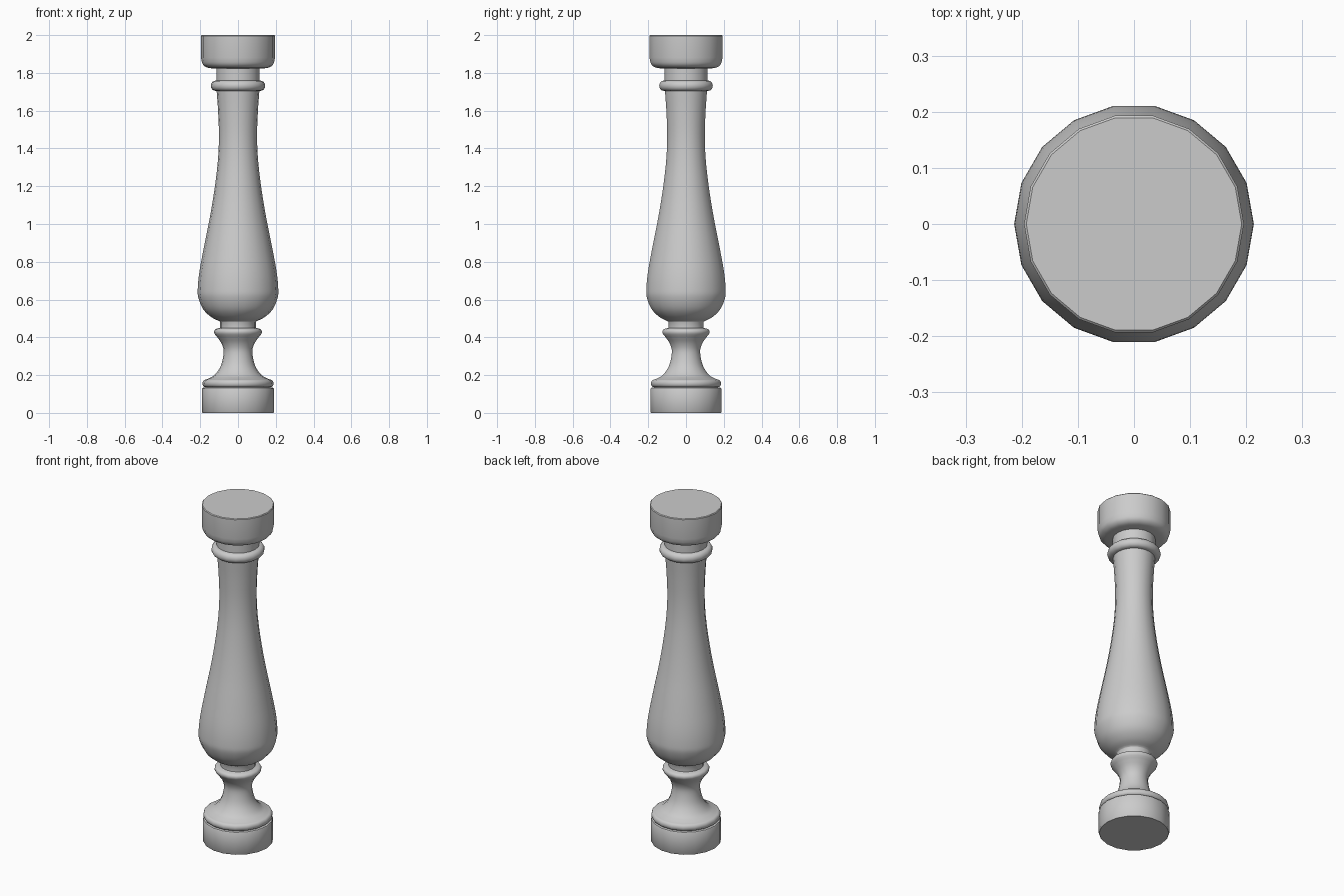
import bpy, bmesh, math
from mathutils import Vector

if "Cube" in bpy.data.objects:
    bpy.data.objects.remove(bpy.data.objects["Cube"])

SIDES = 18


def smooth(pts, n=4):
    """Catmull-Rom curve through (radius, height) points."""
    p = [Vector(q) for q in pts]
    p = [2 * p[0] - p[1]] + p + [2 * p[-1] - p[-2]]
    out = []
    for i in range(1, len(p) - 2):
        a, b, c, d = p[i - 1:i + 3]
        for k in range(n):
            t = k / n
            out.append(0.5 * (2 * b + (c - a) * t + (2 * a - 5 * b + 4 * c - d) * t * t
                              + (3 * b - a - 3 * c + d) * t ** 3))
    return [tuple(v) for v in out] + [tuple(pts[-1])]


def bead(r, z, w, h, n=8):
    """Half-round moulding bulging out by w, with half height h."""
    return [(r + w * math.cos(a), z + h * math.sin(a))
            for a in (math.pi * (k / n - 0.5) for k in range(n + 1))]


# Profile from the floor up
profile = [(0.187, 0), (0.19, 0.004), (0.19, 0.128), (0.187, 0.133), (0.172, 0.134)]  # plinth
profile += bead(0.172, 0.156, 0.016, 0.02)                                            # base bead
profile += smooth([(0.163, 0.179), (0.125, 0.2), (0.091, 0.25), (0.076, 0.32),
                   (0.086, 0.365), (0.113, 0.405)])                                    # scotia
profile += smooth([(0.122, 0.415), (0.127, 0.428), (0.122, 0.441), (0.108, 0.447)], 2)  # lip
profile += [(0.095, 0.45), (0.095, 0.482)]                                            # neck
profile += smooth([(0.096, 0.484), (0.143, 0.508), (0.185, 0.55), (0.21, 0.61), (0.213, 0.66),
                   (0.204, 0.75), (0.18, 0.88), (0.15, 1.03), (0.125, 1.18), (0.107, 1.33),
                   (0.101, 1.46), (0.105, 1.59), (0.113, 1.704)])                       # vase shaft
profile += bead(0.12, 1.732, 0.024, 0.027)                                            # collar
profile += [(0.115, 1.76), (0.115, 1.822)]                                            # upper neck
profile += smooth([(0.14, 1.824), (0.168, 1.83), (0.188, 1.848), (0.196, 1.88)], 3)    # cap
profile += [(0.196, 1.996), (0.192, 2.0)]

# Lathe the profile
bm = bmesh.new()
rings = []
for r, z in profile:
    rings.append([bm.verts.new((r * math.cos(2 * math.pi * i / SIDES),
                                r * math.sin(2 * math.pi * i / SIDES), z))
                  for i in range(SIDES)])
for a, b in zip(rings, rings[1:]):
    for i in range(SIDES):
        j = (i + 1) % SIDES
        bm.faces.new((a[i], a[j], b[j], b[i]))
bm.faces.new(rings[0][::-1])
bm.faces.new(rings[-1])
mesh = bpy.data.meshes.new("baluster")
bm.to_mesh(mesh)
bm.free()
obj = bpy.data.objects.new("baluster", mesh)
bpy.context.collection.objects.link(obj)
bpy.context.view_layer.objects.active = obj
obj.select_set(True)
bpy.ops.object.shade_smooth_by_angle(angle=math.radians(40))
